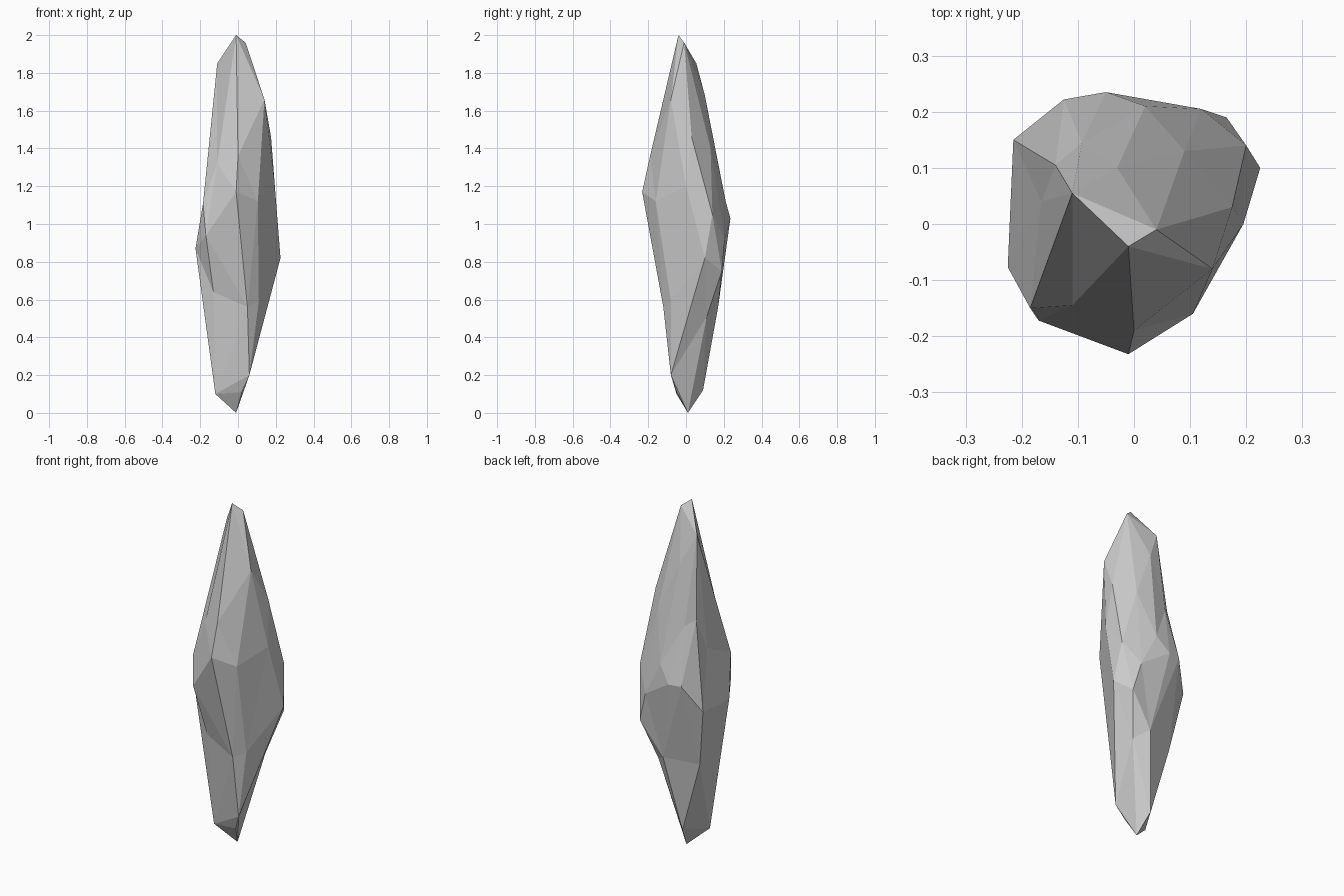
import bpy, bmesh
from mathutils import Vector

# Chiselled corners of the shard, grouped by height (x, y, z)
tip = [(-.01, -.04, 2), (.04, -.01, 1.96), (-.11, .055, 1.85),
       (.14, -.08, 1.66), (-.03, .10, 1.68)]
shoulder = [(.175, .03, 1.46), (.09, .13, 1.40), (-.093, .145, 1.35),
            (-.14, .105, 1.38), (-.165, .04, 1.20), (-.11, -.145, 1.32),
            (0, -.19, 1.36)]
waist = [(-.01, -.232, 1.17), (.105, -.16, 1.12), (.195, 0, 1.2),
         (.20, .14, 1.05), (.225, .10, .82), (.165, .19, .75),
         (.12, .205, .92), (.02, .21, 1.12), (-.05, .235, 1.03),
         (-.125, .222, 1.03), (-.215, .15, .88), (-.225, -.077, .87),
         (-.185, -.15, 1.11), (-.17, -.172, .94)]
lower = [(.05, -.12, .56), (.11, -.08, .59), (.10, .11, .51),
         (.03, .17, .56), (-.16, .10, .54), (-.13, -.10, .64)]
foot = [(.06, -.08, .20), (.02, -.05, .11), (-.12, -.05, .10),
        (-.04, .09, .12), (-.01, .01, 0)]

corners = [Vector(p) for p in tip + shoulder + waist + lower + foot]

# Wrap facets around a rounded copy, then move corners to their true places,
# which keeps the shallow hollows
bm = bmesh.new()
home = {}
for c in corners:
    d = Vector((c.x, c.y, (c.z - 1) * .22))
    v = bm.verts.new(d / d.length ** .75)
    home[v] = c
bmesh.ops.convex_hull(bm, input=list(bm.verts))
for v, c in home.items():
    if v.is_valid:
        v.co = c
bmesh.ops.delete(bm, geom=[v for v in bm.verts if not v.link_faces],
                 context='VERTS')
bmesh.ops.recalc_face_normals(bm, faces=list(bm.faces))

# Rock shard, flat shaded
mesh = bpy.data.meshes.new("rock_shard")
bm.to_mesh(mesh)
bm.free()
bpy.context.collection.objects.link(bpy.data.objects.new("rock_shard", mesh))
